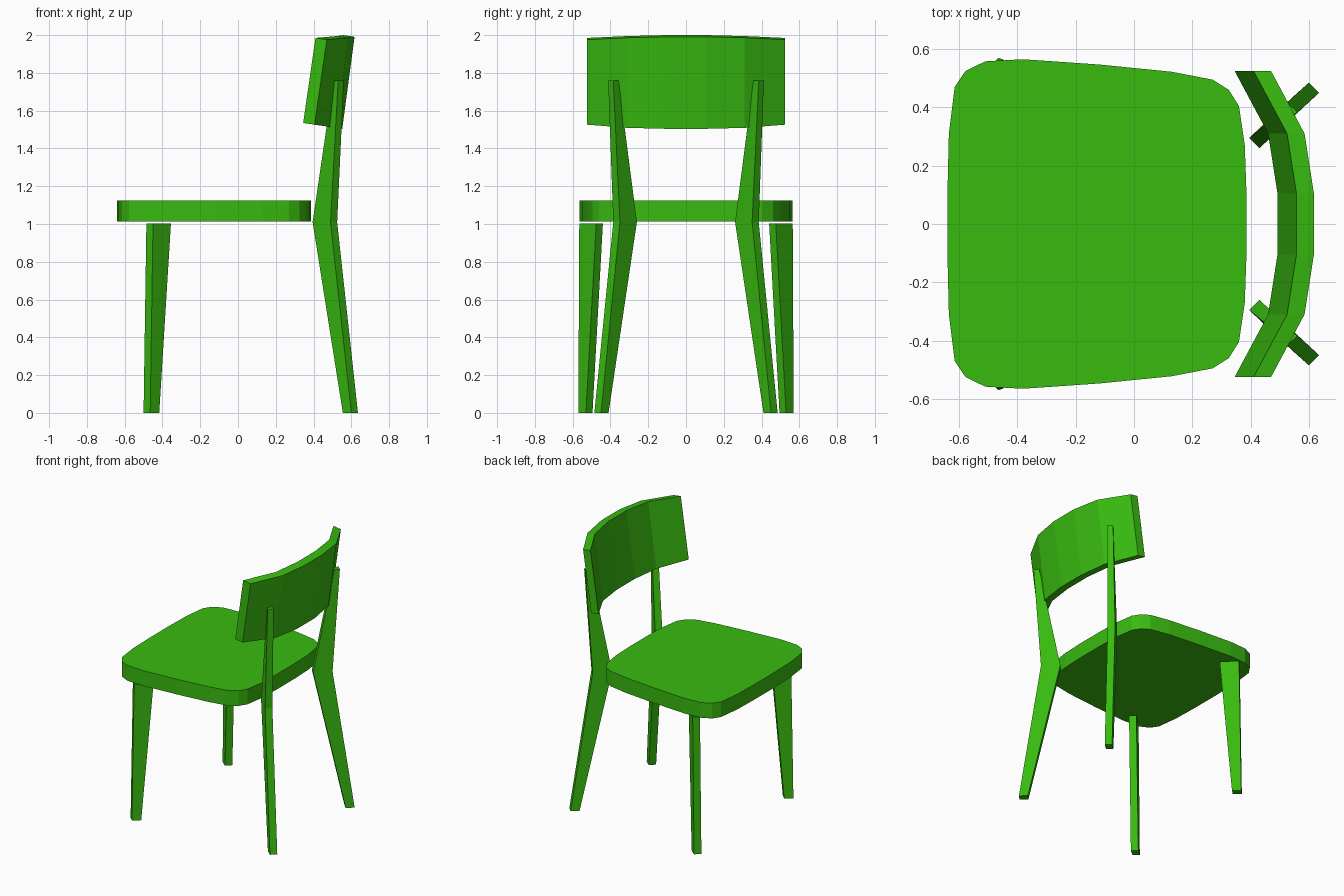
import bpy, bmesh

if "Cube" in bpy.data.objects:
    bpy.data.objects.remove(bpy.data.objects["Cube"])

green = bpy.data.materials.new("green")
green.diffuse_color = (0.04, 0.5, 0.005, 1)
green.use_nodes = True
green.node_tree.nodes["Principled BSDF"].inputs["Base Color"].default_value = green.diffuse_color


def loft(name, rings, mirror=False):
    """Skin a stack of equal-length rings, cap both ends."""
    bm = bmesh.new()
    loops = [[bm.verts.new(p) for p in ring] for ring in rings]
    n = len(loops[0])
    for lo, hi in zip(loops, loops[1:]):
        for i in range(n):
            j = (i + 1) % n
            bm.faces.new((lo[i], lo[j], hi[j], hi[i]))
    bm.faces.new(loops[0][::-1])
    bm.faces.new(loops[-1])
    bmesh.ops.recalc_face_normals(bm, faces=bm.faces)
    me = bpy.data.meshes.new(name)
    bm.to_mesh(me)
    bm.free()
    me.materials.append(green)
    ob = bpy.data.objects.new(name, me)
    bpy.context.collection.objects.link(ob)
    if mirror:
        mod = ob.modifiers.new("mirror", 'MIRROR')
        mod.use_axis = (False, True, False)
        mod.use_mirror_merge = False
    return ob


def ring(z, pts):
    return [(x, y, z) for x, y in pts]


# Seat: rounded, slightly tapering outline
half = [(-0.64, 0.1), (-0.635, 0.31), (-0.615, 0.47), (-0.578, 0.525),
        (-0.51, 0.558), (-0.38, 0.565), (-0.12, 0.547), (0.13, 0.522),
        (0.27, 0.495), (0.325, 0.46), (0.36, 0.405), (0.38, 0.27), (0.386, 0.1)]
outline = half + [(x, -y) for x, y in reversed(half)]
loft("seat", [ring(1.013, outline), ring(1.125, outline)])

# Front legs: tapered, turned 45 degrees
loft("front_legs", [
    ring(0, [(-0.50, 0.535), (-0.465, 0.57), (-0.417, 0.53), (-0.453, 0.495)]),
    ring(1.003, [(-0.485, 0.53), (-0.45, 0.565), (-0.355, 0.475), (-0.39, 0.44)]),
], mirror=True)

# Rear legs: bent at seat height, rising behind the backrest
loft("rear_legs", [
    ring(0, [(0.555, 0.445), (0.60, 0.485), (0.635, 0.45), (0.59, 0.41)]),
    ring(1.01, [(0.395, 0.295), (0.49, 0.385), (0.525, 0.35), (0.43, 0.26)]),
    ring(1.76, [(0.505, 0.385), (0.53, 0.412), (0.56, 0.385), (0.535, 0.357)]),
], mirror=True)

# Backrest: curved, leaning panel; y, lower front x, lower z, upper z
sections = [(0.525, 0.345, 1.535, 1.985), (0.31, 0.46, 1.518, 1.995),
            (0.105, 0.492, 1.513, 2.0)]
sections += [(-y, x, a, b) for y, x, a, b in reversed(sections)]
lean, thick, drop = 0.065, 0.06, 0.009
loft("backrest", [
    [(x, y, a), (x + thick, y, a - drop),
     (x + lean + thick, y, b - drop), (x + lean, y, b)]
    for y, x, a, b in sections])
